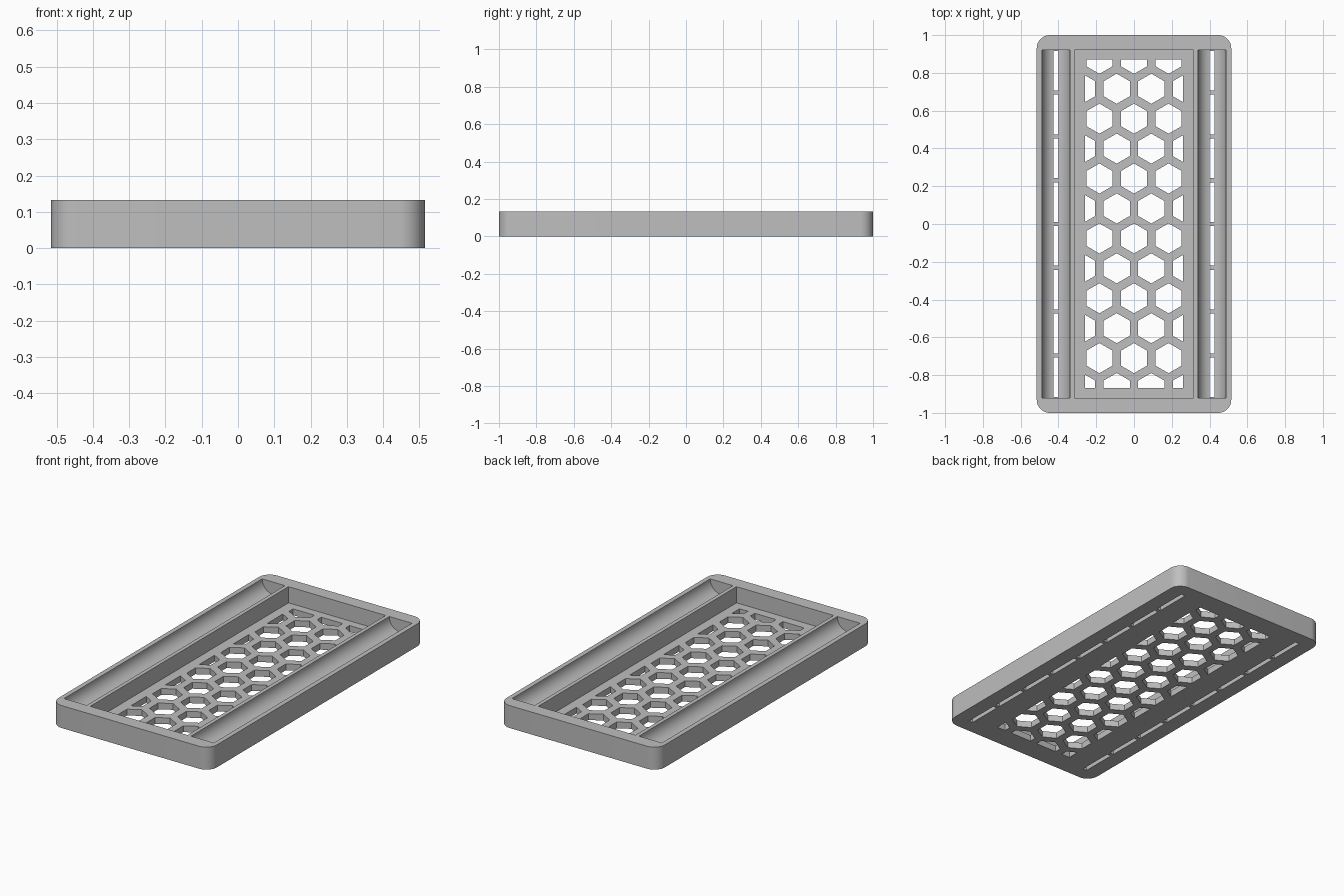
import bpy, bmesh
from math import pi, sin, cos, sqrt, radians
from mathutils import Vector

cube = bpy.data.objects.get("Cube")
if cube:
    bpy.data.objects.remove(cube, do_unlink=True)

HALF_X, HALF_Y, HEIGHT = 0.515, 1.0, 0.132
FLOOR = 0.037
INNER_Y = 0.92

grey = bpy.data.materials.new("light grey")
grey.use_nodes = True
grey.diffuse_color = (0.52, 0.52, 0.52, 1)
grey.node_tree.nodes["Principled BSDF"].inputs["Base Color"].default_value = grey.diffuse_color


def arc(cx, cy, r, start, end, steps):
    angles = [start + (end - start) * i / steps for i in range(steps + 1)]
    return [(cx + r * cos(a), cy + r * sin(a)) for a in angles]


def rect(cx, cy, hx, hy, z):
    return [(cx - hx, cy - hy, z), (cx + hx, cy - hy, z),
            (cx + hx, cy + hy, z), (cx - hx, cy + hy, z)]


def extruded(name, outlines, vector, clip=()):
    """Solid from flat outlines, trimmed by (point, outward normal) planes."""
    bm = bmesh.new()
    for outline in outlines:
        bm.faces.new([bm.verts.new(p) for p in outline])
    for point, normal in clip:
        bmesh.ops.bisect_plane(bm, geom=bm.verts[:] + bm.edges[:] + bm.faces[:],
                               plane_co=point, plane_no=normal, clear_outer=True)
    result = bmesh.ops.extrude_face_region(bm, geom=bm.faces[:], use_keep_orig=True)
    moved = [g for g in result["geom"] if isinstance(g, bmesh.types.BMVert)]
    bmesh.ops.translate(bm, verts=moved, vec=vector)
    bmesh.ops.recalc_face_normals(bm, faces=bm.faces[:])
    mesh = bpy.data.meshes.new(name)
    bm.to_mesh(mesh)
    bm.free()
    mesh.materials.append(grey)
    obj = bpy.data.objects.new(name, mesh)
    bpy.context.collection.objects.link(obj)
    return obj


def cut(target, cutter):
    cutter.hide_render = True
    mod = target.modifiers.new("cut", 'BOOLEAN')
    mod.operation, mod.solver, mod.object = 'DIFFERENCE', 'EXACT', cutter
    bpy.context.view_layer.objects.active = target
    bpy.ops.object.modifier_apply(modifier=mod.name)
    bpy.data.objects.remove(cutter, do_unlink=True)


# Tray block with rounded vertical corners
radius = 0.07
outline = []
for i, (sx, sy) in enumerate([(1, 1), (-1, 1), (-1, -1), (1, -1)]):
    outline += arc(sx * (HALF_X - radius), sy * (HALF_Y - radius), radius,
                   i * pi / 2, (i + 1) * pi / 2, 12)
tray = extruded("tray", [[(x, y, 0) for x, y in outline]], (0, 0, HEIGHT))

# Central pocket
cut(tray, extruded("pocket_cutter", [rect(0, 0, 0.316, INNER_Y, FLOOR)], (0, 0, 0.2)))

# Half-round side troughs
TROUGH_X, TROUGH_R = 0.413, 0.074
for side in (-1, 1):
    cx = side * TROUGH_X
    profile = arc(cx, HEIGHT, TROUGH_R, pi, 2 * pi, 32)
    profile += [(cx + TROUGH_R, 0.2), (cx - TROUGH_R, 0.2)]
    cut(tray, extruded("trough_cutter", [[(x, -INNER_Y, z) for x, z in profile]],
                       (0, 2 * INNER_Y, 0)))

# Row of drain slots along the bottom of each trough
slots = [rect(side * TROUGH_X, (i - 3.5) * 0.232, 0.0125, 0.105, -0.05)
         for side in (-1, 1) for i in range(8)]
cut(tray, extruded("slot_cutter", slots, (0, 0, 0.15)))

# Honeycomb floor openings, trimmed to a rectangle
PITCH, HEX_R = 0.183, 0.0797
hexagons = []
for row in range(12):
    cy = 0.003 + (row - 5.5) * PITCH * sqrt(3) / 2
    columns = (-1, 0, 1) if row % 2 else (-1.5, -0.5, 0.5, 1.5)
    for col in columns:
        points = arc(col * PITCH, cy, HEX_R, pi / 6, pi / 6 + 5 * pi / 3, 5)
        hexagons.append([(x, y, -0.05) for x, y in points])
trim = [(Vector(n) * d, n) for n, d in [((1, 0, 0), 0.26), ((-1, 0, 0), 0.26),
                                        ((0, 1, 0), 0.872), ((0, -1, 0), 0.868)]]
cut(tray, extruded("honeycomb_cutter", hexagons, (0, 0, 0.15), trim))

# Smooth curved surfaces, crisp edges
bpy.ops.object.select_all(action='DESELECT')
tray.select_set(True)
bpy.context.view_layer.objects.active = tray
bpy.ops.object.shade_smooth_by_angle(angle=radians(25))
